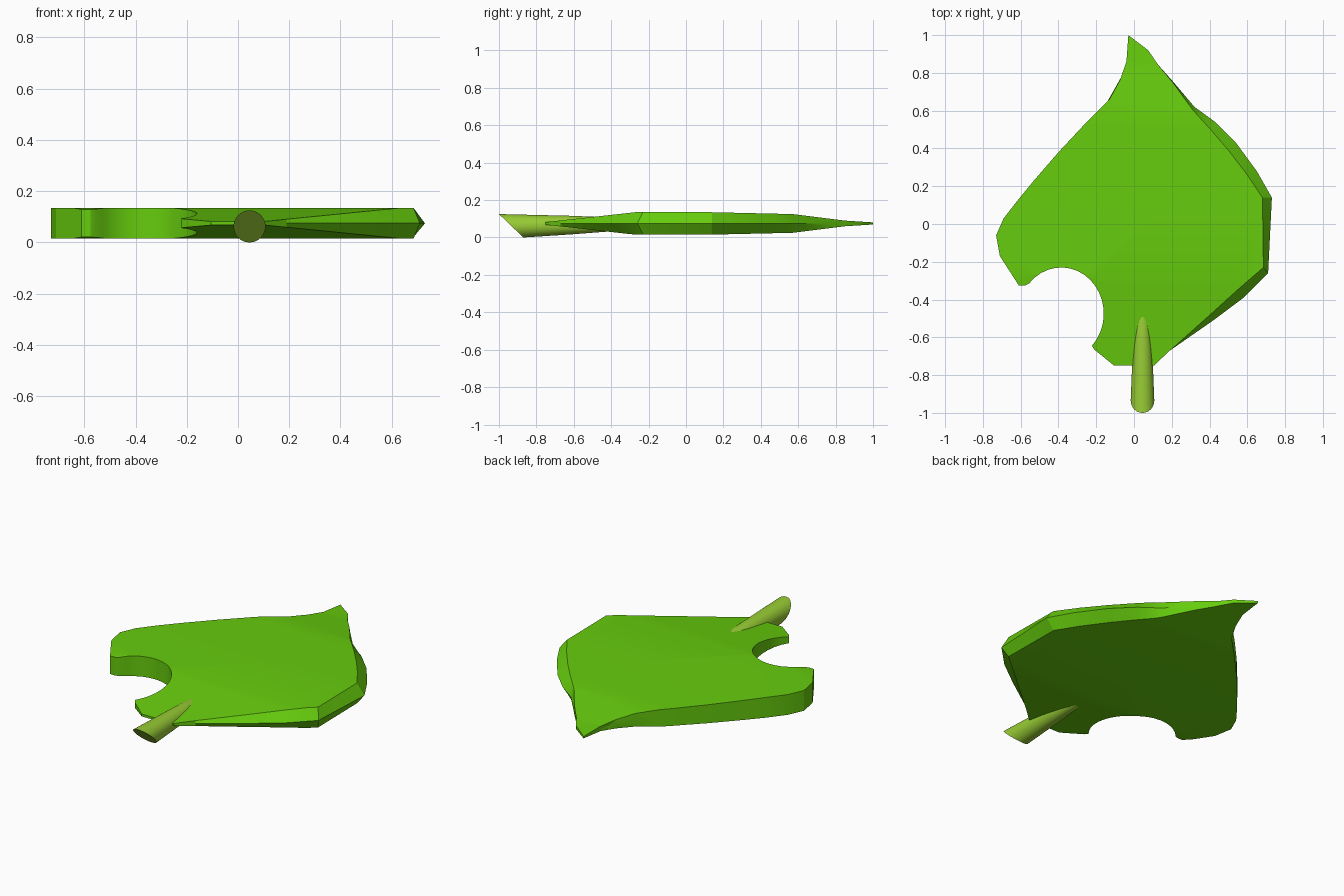
import bpy, bmesh, math
from mathutils import Vector

if "Cube" in bpy.data.objects:
    bpy.data.objects.remove(bpy.data.objects["Cube"])


def finish(bm, name, color, angle):
    bmesh.ops.recalc_face_normals(bm, faces=bm.faces)
    me = bpy.data.meshes.new(name)
    bm.to_mesh(me)
    bm.free()
    ob = bpy.data.objects.new(name, me)
    bpy.context.collection.objects.link(ob)
    mat = bpy.data.materials.new(name + "_green")
    mat.diffuse_color = color
    mat.use_nodes = True
    mat.node_tree.nodes["Principled BSDF"].inputs["Base Color"].default_value = mat.diffuse_color
    me.materials.append(mat)
    bpy.ops.object.select_all(action='DESELECT')
    ob.select_set(True)
    bpy.context.view_layer.objects.active = ob
    bpy.ops.object.shade_smooth_by_angle(angle=math.radians(angle))
    return ob


def half_thickness(y):
    # blade is thick in the middle, thin at base and tip
    keys = [(-0.76, .006), (-0.27, .060), (0.13, .060), (0.57, .050), (0.85, .015), (1.01, .005)]
    for (a, ha), (b, hb) in zip(keys, keys[1:]):
        if y <= b:
            return ha + (hb - ha) * (y - a) / (b - a)
    return keys[-1][1]


# Leaf outline, counterclockwise from the tip; the bite is an elliptical arc
left = [(-.03, 1), (-.04, .86), (-.055, .80), (-.14, .65), (-.26, .53), (-.40, .38), (-.53, .23),
        (-.62, .12), (-.69, .03), (-.73, -.06), (-.71, -.17), (-.61, -.325), (-.575, -.325)]
bite = []
for i in range(19):
    t = math.radians(139 - 183 * i / 18)
    bite.append((-.385 + .225 * math.cos(t), -.475 + .245 * math.sin(t)))
base = [(-.21, -.665), (-.105, -.75), (.105, -.75)]
right = [(.19, -.67), (.42, -.51), (.58, -.39), (.71, -.26), (.73, .14), (.65, .28), (.54, .43),
         (.43, .54), (.32, .62), (.21, .75), (.13, .84), (.075, .92)]
# Right rim of the flat faces is set in from the outer edge
right_in = [(.19, -.67), (.40, -.483), (.55, -.347), (.685, -.23), (.68, .14), (.60, .26), (.50, .39),
            (.41, .495), (.31, .605), (.205, .75), (.13, .84), (.075, .92)]
left_in = list(left)
left_in[2], left_in[3] = (-.075, .76), (-.13, .66)

outer = left + bite + base + right
inner = left_in + bite + base + right_in

bm = bmesh.new()
rings = [[bm.verts.new((x, y, z)) for x, y in pts]
         for pts, z in ((inner, 1), (outer, 0), (inner, -1))]
n = len(outer)
for a, b in zip(rings, rings[1:]):
    for i in range(n):
        j = (i + 1) % n
        bm.faces.new((a[i], b[i], b[j], a[j]))
caps = [bm.faces.new(rings[0]), bm.faces.new(rings[2])]
bmesh.ops.triangulate(bm, faces=caps)
for y in (-.27, .13, .57, .85):
    bmesh.ops.bisect_plane(bm, geom=bm.verts[:] + bm.edges[:] + bm.faces[:],
                           plane_co=(0, y, 0), plane_no=(0, 1, 0), dist=1e-4)
for v in bm.verts:
    v.co.z = .075 + v.co.z * half_thickness(v.co.y)
finish(bm, "leaf_blade", (.133, .604, .004, 1), 20)

# Stem: tapered round stalk with a slanted cut end
bm = bmesh.new()
sides = 32
sections = [(-.935, .0625, .0625), (-.62, .050, .066), (-.40, .037, .070), (-.35, .02, .072)]
loops = []
for k, (y, r, zc) in enumerate(sections):
    loop = []
    for i in range(sides):
        t = 2 * math.pi * i / sides
        slant = -.065 * math.sin(t) if k == 0 else 0
        loop.append(bm.verts.new((.045 + r * math.cos(t), y + slant, zc + r * math.sin(t))))
    loops.append(loop)
for a, b in zip(loops, loops[1:]):
    for i in range(sides):
        j = (i + 1) % sides
        bm.faces.new((a[i], a[j], b[j], b[i]))
bm.faces.new(loops[0])
bm.faces.new(loops[-1])
finish(bm, "leaf_stem", (.31, .60, .035, 1), 35)
